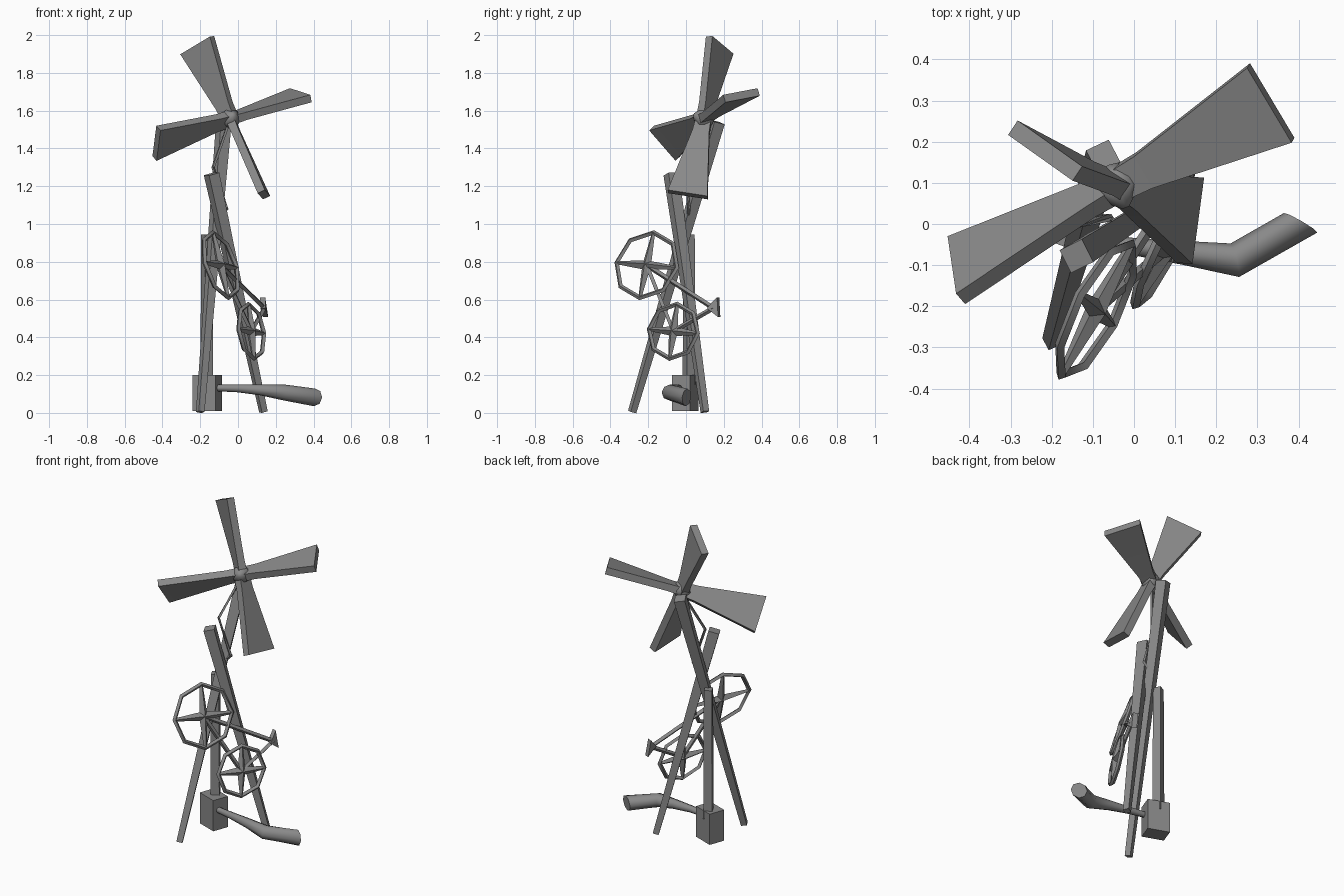
import bpy, bmesh, math
from mathutils import Vector as V, Matrix

if "Cube" in bpy.data.objects:
    bpy.data.objects.remove(bpy.data.objects["Cube"])

grey = bpy.data.materials.new("dark_grey")
grey.diffuse_color = (0.25, 0.25, 0.25, 1)
grey.use_nodes = True
grey.node_tree.nodes["Principled BSDF"].inputs["Base Color"].default_value = grey.diffuse_color


def finish(name, bm, smooth=None):
    bmesh.ops.recalc_face_normals(bm, faces=bm.faces)
    me = bpy.data.meshes.new(name)
    bm.to_mesh(me)
    bm.free()
    me.materials.append(grey)
    ob = bpy.data.objects.new(name, me)
    bpy.context.collection.objects.link(ob)
    if smooth:
        bpy.ops.object.select_all(action='DESELECT')
        ob.select_set(True)
        bpy.context.view_layer.objects.active = ob
        bpy.ops.object.shade_smooth_by_angle(angle=math.radians(smooth))
    return ob


def loft(bm, rings):
    """Skin a list of point rings and cap both ends."""
    rs = [[bm.verts.new(p) for p in r] for r in rings]
    n = len(rs[0])
    for a, b in zip(rs, rs[1:]):
        for i in range(n):
            j = (i + 1) % n
            bm.faces.new((a[i], a[j], b[j], b[i]))
    bm.faces.new(rs[0])
    bm.faces.new(rs[-1])


def tube(bm, path, radii, sides=6, up=V((0, 0, 1)), turn=0.0, end_dir=None):
    """Sweep a regular section along a path with a radius at each point."""
    path = [V(p) for p in path]
    last = len(path) - 1
    rings = []
    for k, p in enumerate(path):
        d = (path[min(k + 1, last)] - path[max(k - 1, 0)]).normalized()
        if k == last and end_dir:
            d = V(end_dir).normalized()
        a = d.cross(up).normalized()
        b = a.cross(d)
        rings.append([p + radii[k] * (a * math.cos(t) + b * math.sin(t))
                      for t in (turn + 2 * math.pi * i / sides for i in range(sides))])
    loft(bm, rings)


def rod(name, path, radii, sides=6, smooth=None, **kw):
    bm = bmesh.new()
    tube(bm, path, radii, sides, **kw)
    return finish(name, bm, smooth)


Q = math.pi / 4
Y = V((0, 1, 0))

# Pump box, turned slightly, and upright post
bm = bmesh.new()
bmesh.ops.create_cube(bm, size=1)
spin = Matrix.Rotation(math.radians(-20), 3, 'Z')
for v in bm.verts:
    v.co = V((-0.163, -0.004, 0.105)) + spin @ V((v.co.x * 0.132, v.co.y * 0.1, v.co.z * 0.19))
finish("pump_box", bm)
rod("pump_post", [(-0.165, 0.016, 0.15), (-0.165, 0.016, 0.945)], [0.036, 0.032], 4,
    up=Y, turn=Q - 0.45)

# Two crossing tapered legs
rod("leg_left", [(-0.2, -0.285, 0.005), (-0.075, 0.165, 1.54)], [0.024, 0.044], 4,
    up=Y, turn=Q - 0.45)
rod("leg_right", [(0.135, 0.1, 0.005), (-0.14, -0.078, 1.265)], [0.024, 0.044], 4,
    up=Y, turn=Q - 0.45)

# Outlet pipe with a slanted mouth
rod("outlet_pipe", [(-0.12, -0.035, 0.132), (0.0, -0.055, 0.13), (0.12, -0.07, 0.122),
                    (0.245, -0.088, 0.108), (0.405, 0.003, 0.082)],
    [0.017, 0.021, 0.029, 0.042, 0.047], 8, smooth=60, end_dir=(0.5, 0.86, -0.1))

# Thin bent drive rod from fan towards the post
rod("drive_rod", [(-0.05, 0.1, 1.53), (-0.132, 0.0, 1.3), (-0.06, 0.015, 1.08)],
    [0.009] * 3, 4)
rod("drive_link", [(-0.055, 0.015, 1.085), (-0.11, 0.016, 1.03)], [0.009] * 2, 4)

# Fan: hub and four pitched blades
C = V((-0.042, 0.095, 1.557))
u = V((-0.355, 0.17, 0.795)).normalized()
axis = u.cross(V((0.755, 0.395, 0.235))).normalized() * -1
w = axis.cross(u)
rod("fan_hub", [C - axis * 0.045, C - axis * 0.02, C + axis * 0.025, C + axis * 0.06],
    [0.03, 0.05, 0.05, 0.012], 8, smooth=65)
bm = bmesh.new()
for k, length in enumerate((0.435, 0.46, 0.448, 0.442)):
    d = u * math.cos(k * 2 * Q) + w * math.sin(k * 2 * Q)
    chord = axis * 0.86 - axis.cross(d) * 0.51
    thick = d.cross(chord)
    rings = []
    for r, cw, th in ((0.0, 0.04, 0.024), (0.08, 0.045, 0.021), (length, 0.107, 0.021)):
        rings.append([C + d * r + chord * (sx * cw) + thick * (sy * th)
                      for sx, sy in ((-1, -1), (1, -1), (1, 1), (-1, 1))])
    loft(bm, rings)
finish("fan_blades", bm, 40)


# Octagonal wheels with four spokes tapering to the rim
def wheel(name, centre, normal, radius):
    c, n = V(centre), V(normal).normalized()
    top = V((-0.1, 0.14, 1))
    top = (top - n * top.dot(n)).normalized()
    side = n.cross(top)
    at = lambda i, r: c + r * (top * math.cos(i * Q) + side * math.sin(i * Q))
    bm = bmesh.new()
    sect = [(-1, 0), (0, -1), (1, 0), (0, 1)]
    rings = [[bm.verts.new(at(i, radius + 0.013 * a) + n * 0.013 * b) for a, b in sect]
             for i in range(8)]
    for i in range(8):
        for j in range(4):
            p, q = rings[i], rings[(i + 1) % 8]
            bm.faces.new((p[j], p[(j + 1) % 4], q[(j + 1) % 4], q[j]))
    for i in (0, 2, 4, 6):
        tube(bm, [c, at(i, radius)], [0.026, 0.009], 4, up=n)
    finish(name, bm, 60)


H1, H2, E = (-0.092, -0.208, 0.782), (0.07, -0.067, 0.432), (0.14, 0.145, 0.555)
wheel("upper_wheel", H1, (0.83, -0.42, 0.28), 0.181)
wheel("lower_wheel", H2, (0.86, -0.44, 0.14), 0.146)

# Cycle frame bars joining both wheels and the end piece
rod("frame_bar_top", [H1, E], [0.014, 0.013], 4)
rod("frame_bar_front", [H1, H2], [0.014, 0.013], 4)
rod("frame_bar_low", [H2, E], [0.013, 0.013], 4)

# Wedge-shaped end piece
s = V((0.014, -0.006, 0))
tri = [V((0.132, 0.115, 0.555)), V((0.13, 0.17, 0.612)), V((0.146, 0.176, 0.507))]
bm = bmesh.new()
loft(bm, [[p - s for p in tri], [p + s for p in tri]])
finish("end_wedge", bm)
